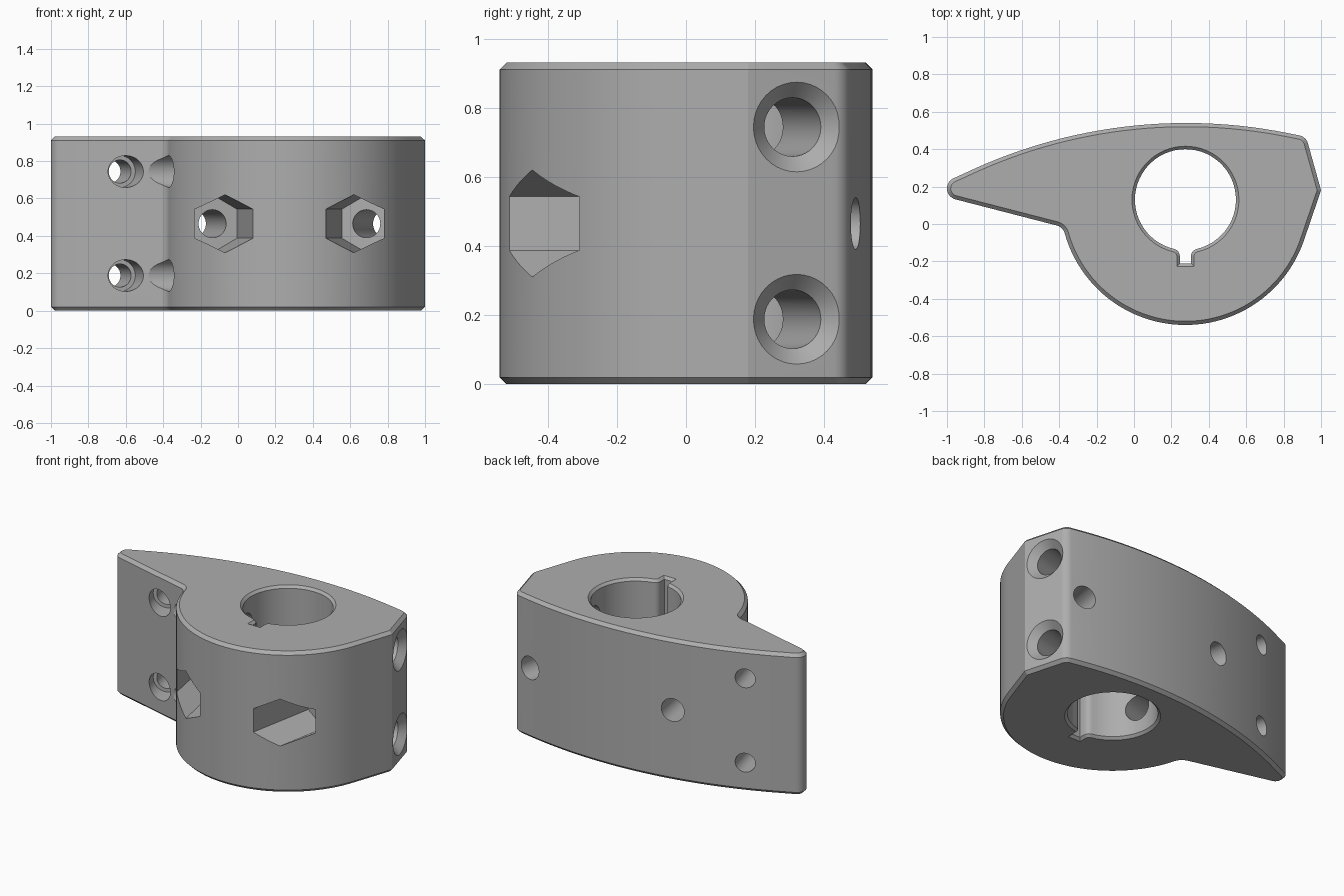
import bpy, bmesh, math
from mathutils import Vector

if "Cube" in bpy.data.objects:
    bpy.data.objects.remove(bpy.data.objects["Cube"])

HEIGHT = 0.93
CHAMFER = 0.02
BORE = Vector((0.275, 0.13))   # shared axis of bore and round body
FACE = 15.5                    # direction the set screw face points

grey = bpy.data.materials.new("plain grey")
grey.use_nodes = True
grey.diffuse_color = (0.42, 0.42, 0.42, 1)
grey.node_tree.nodes["Principled BSDF"].inputs["Base Color"].default_value = grey.diffuse_color


def arc(cx, cy, r, a0, a1, n):
    """Points along an arc, angles in degrees."""
    angles = [math.radians(a0 + (a1 - a0) * i / n) for i in range(n + 1)]
    return [Vector((cx + r * math.cos(a), cy + r * math.sin(a))) for a in angles]


def loft(name, rings):
    """Closed solid through equal-length rings of 3D points."""
    bm = bmesh.new()
    loops = [[bm.verts.new(p) for p in ring] for ring in rings]
    n = len(loops[0])
    for a, b in zip(loops, loops[1:]):
        for i in range(n):
            j = (i + 1) % n
            bm.faces.new((a[i], a[j], b[j], b[i]))
    bm.faces.new(loops[0][::-1])
    bm.faces.new(loops[-1])
    bmesh.ops.recalc_face_normals(bm, faces=bm.faces)
    mesh = bpy.data.meshes.new(name)
    bm.to_mesh(mesh)
    bm.free()
    mesh.materials.append(grey)
    ob = bpy.data.objects.new(name, mesh)
    bpy.context.collection.objects.link(ob)
    return ob


def prism(name, profile, levels):
    """Stack a profile, offset by d at each height z."""
    return loft(name, [[p.to_3d() + Vector((0, 0, z)) for p in profile(d)] for z, d in levels])


def drill(name, origin, z, angle, stations, sides=40):
    """Horizontal turned cutter; stations are (distance, radius)."""
    a = math.radians(angle)
    axis = Vector((math.cos(a), math.sin(a), 0))
    side = Vector((-math.sin(a), math.cos(a), 0))
    up = Vector((0, 0, 1))
    start = Vector((origin[0], origin[1], z))
    turns = [math.tau * i / sides for i in range(sides)]
    return loft(name, [[start + axis * t + (up * math.cos(q) + side * math.sin(q)) * r
                        for q in turns] for t, r in stations])


def outline(d):
    """Cam outline, inset by d."""
    pts = arc(-0.94, 0.19, 0.06 - d, 116.9, 255.5, 14)             # fin tip
    pts += arc(-0.428, -0.066, 0.06 + d, 75.5, 15.6, 8)            # neck fillet
    pts += arc(BORE.x, BORE.y, 0.67 - d, 195.6, 341.1, 48)[1:]     # round body
    pts.append(Vector((1.0 - 1.047 * d, 0.18 + 0.03 * d)))         # pointed side
    pts += arc(0.872, 0.415, 0.06 - d, FACE, 77.3, 8)              # rounded corner
    pts += arc(0.28, -2.21, 2.75 - d, 77.3, 116.9, 30)[1:-1]       # long back curve
    return pts


def bore_profile(d):
    """Bore with filleted keyway, grown by d."""
    half, fillet, r = 0.03 + d, 0.04 - d, 0.27 + d
    fx = half + fillet
    drop = math.sqrt((r + fillet) ** 2 - fx ** 2)
    tilt = math.degrees(math.atan2(drop, fx))
    pts = arc(0, 0, r, -tilt, 180 + tilt, 56)
    pts += arc(-fx, -drop, fillet, tilt, 0, 6)[1:]
    pts += [Vector((-half, -0.34 - d)), Vector((half, -0.34 - d))]
    pts += arc(fx, -drop, fillet, 180, 180 - tilt, 6)[:-1]
    return [p + BORE for p in pts]


# Solid cam body with chamfered rims
body = prism("cam_body", outline,
             [(0, CHAMFER), (CHAMFER, 0), (HEIGHT - CHAMFER, 0), (HEIGHT, CHAMFER)])

# Keyed bore, flared at both ends
flare = 0.016
cutters = [prism("bore_cutter", bore_profile,
                 [(-flare, 2 * flare), (flare, 0),
                  (HEIGHT - flare, 0), (HEIGHT + flare, 2 * flare)])]

# Upper and lower set screw holes, and stepped holes through the fin
for z in (0.188, 0.744):
    cutters.append(drill("set_screw_cutter", BORE, z, FACE,
                         [(-0.9, 0.085), (0.667, 0.085), (0.712, 0.13), (0.8, 0.13)]))
    cutters.append(drill("fin_hole_cutter", (-0.6, 0.04), z, 105,
                         [(-0.15, 0.085), (0.12, 0.085), (0.12, 0.062), (0.6, 0.062)]))

# Mirrored clamp bolt holes with hexagonal nut pockets
for s in (-1, 1):
    seat = (BORE.x + s * 0.412, -0.085)
    angle = 90 - s * 10.7
    cutters.append(drill("nut_pocket_cutter", seat, HEIGHT / 2, angle,
                         [(-0.6, 0.155), (0, 0.155)], sides=6))
    cutters.append(drill("bolt_hole_cutter", seat, HEIGHT / 2, angle,
                         [(-0.05, 0.075), (0.8, 0.075)]))

# Cut everything, then discard the cutters
bpy.ops.object.select_all(action="DESELECT")
bpy.context.view_layer.objects.active = body
body.select_set(True)
for cutter in cutters:
    cutter.hide_render = True
    mod = body.modifiers.new("cut", "BOOLEAN")
    mod.operation, mod.solver, mod.object = "DIFFERENCE", "EXACT", cutter
    bpy.ops.object.modifier_apply(modifier=mod.name)
    bpy.data.objects.remove(cutter)

bpy.ops.object.shade_smooth_by_angle(angle=math.radians(20))
